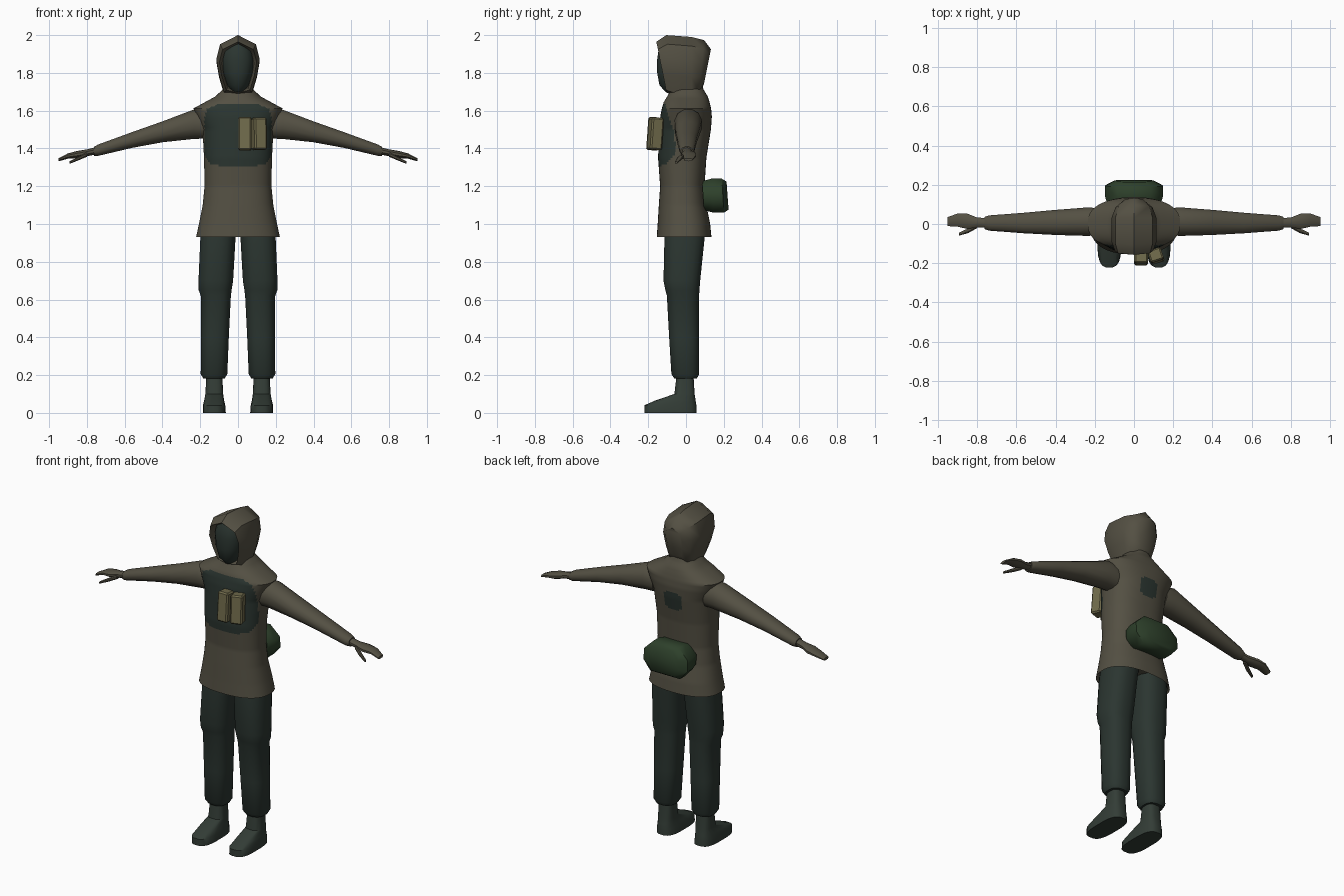
import bpy, bmesh, math
from mathutils import Vector


def material(name, rgb):
    m = bpy.data.materials.new(name)
    m.diffuse_color = (*rgb, 1)
    return m


COAT = material("coat_olive_brown", (0.088, 0.08, 0.056))
DARK = material("dark_green_cloth", (0.024, 0.036, 0.030))
BOOT = material("boot_grey_green", (0.033, 0.046, 0.037))
TAN = material("pouch_tan", (0.165, 0.148, 0.072))
GREEN = material("pack_green", (0.027, 0.052, 0.024))


def finish(name, bm, mats, angle=40):
    bmesh.ops.recalc_face_normals(bm, faces=bm.faces)
    me = bpy.data.meshes.new(name)
    bm.to_mesh(me)
    bm.free()
    for m in mats:
        me.materials.append(m)
    ob = bpy.data.objects.new(name, me)
    bpy.context.collection.objects.link(ob)
    bpy.ops.object.select_all(action='DESELECT')
    ob.select_set(True)
    bpy.context.view_layer.objects.active = ob
    bpy.ops.object.shade_smooth_by_angle(angle=math.radians(angle))
    return ob


def loft(name, rings, mats, angle=40, paint=None):
    """Skin a list of point rings and cap both ends."""
    bm = bmesh.new()
    rows = [[bm.verts.new(p) for p in r] for r in rings]
    n = len(rows[0])
    for a, b in zip(rows, rows[1:]):
        for i in range(n):
            j = (i + 1) % n
            bm.faces.new((a[i], a[j], b[j], b[i]))
    bm.faces.new(rows[0])
    bm.faces.new(rows[-1])
    if paint:
        for f in bm.faces:
            f.material_index = paint(f.calc_center_median())
    return finish(name, bm, mats, angle)


def oval(n, p):
    """Unit superellipse."""
    pts = []
    for i in range(n):
        t = 2 * math.pi * (i + 0.5) / n
        c, s = math.cos(t), math.sin(t)
        pts.append((math.copysign(abs(c) ** (2 / p), c), math.copysign(abs(s) ** (2 / p), s)))
    return pts


def ring_z(z, x0, x1, y0, y1, n=16, p=2.5, side=1):
    return [Vector((side * ((x0 + x1) / 2 + u * (x1 - x0) / 2),
                    (y0 + y1) / 2 + v * (y1 - y0) / 2, z)) for u, v in oval(n, p)]


def ring_x(x, cy, cz, ry, rz, n=12, side=1):
    return [Vector((side * x, cy + u * ry, cz + v * rz)) for u, v in oval(n, 2.2)]


# Coat: hem, waist, chest, shoulders, neckline (z, half width, front y, back y)
coat = [(0.97, 0.19, -0.13, 0.11), (0.93, 0.222, -0.155, 0.135), (1.0, 0.207, -0.15, 0.128),
        (1.1, 0.187, -0.144, 0.108), (1.2, 0.177, -0.137, 0.098), (1.35, 0.18, -0.148, 0.108),
        (1.5, 0.188, -0.142, 0.132), (1.57, 0.218, -0.136, 0.137), (1.612, 0.236, -0.128, 0.133),
        (1.645, 0.175, -0.118, 0.125), (1.675, 0.12, -0.10, 0.115), (1.725, 0.068, -0.07, 0.085)]
rings = []
for a, b in zip(coat, coat[1:]):
    steps = max(1, round(abs(b[0] - a[0]) / 0.012))
    for k in range(steps):
        z, w, f, r = (u + (v - u) * k / steps for u, v in zip(a, b))
        rings.append(ring_z(z, -w, w, f, r, 64, 2.4))
z, w, f, r = coat[-1]
rings.append([p + Vector((0, 0, 0.2 * p.y)) for p in ring_z(z, -w, w, f, r, 64, 2.4)])


def coat_paint(c):
    # chest panel in front, small patch behind
    if c.y < -0.02:
        return int(abs(c.x / 0.178) ** 5 + abs((c.z - 1.47) / 0.163) ** 5 < 1)
    if c.y > 0.05:
        return int(abs(c.x / 0.065) ** 3 + abs((c.z - 1.48) / 0.052) ** 3 < 1)
    return 0


loft("coat", rings, [COAT, DARK], 50, coat_paint)

# Neck
loft("neck", [ring_z(1.64, -0.06, 0.06, -0.06, 0.07), ring_z(1.76, -0.055, 0.055, -0.06, 0.06)], [COAT])

# Face
face = [(1.70, 0.03, -0.11), (1.735, 0.058, -0.142), (1.80, 0.078, -0.154), (1.87, 0.085, -0.154),
        (1.92, 0.075, -0.147), (1.955, 0.045, -0.13)]
loft("face", [ring_z(z, -w, w, f, 0.02, 16, 2.3) for z, w, f in face], [DARK])

# Hood: outline swept from the opening to the back (y, tilt, width scale, top, bottom)
half = [(0.095, 0.85), (0.115, 0.6), (0.1, 0.33), (0.073, 0.05)]
outline = [(0, 1.0)] + half + [(0, 0.0)] + [(-x, t) for x, t in reversed(half)]
hood = [(-0.09, -0.2, 0.74, 1.945, 1.71), (-0.132, -0.2, 0.86, 1.965, 1.695),
        (-0.085, -0.12, 1.0, 2.0, 1.68), (0.03, 0.0, 1.0, 1.99, 1.67),
        (0.083, 0.1, 0.82, 1.973, 1.685), (0.115, 0.2, 0.48, 1.925, 1.74)]
rings = [[Vector((x * s, y + k * (lo + t * (hi - lo) - 1.84), lo + t * (hi - lo)))
          for x, t in outline] for y, k, s, hi, lo in hood]
loft("hood", rings, [COAT], 45)

# Limbs, built once per side
sleeve = [(0.17, 0.012, 1.525, 0.07, 0.075), (0.235, 0.012, 1.528, 0.075, 0.08),
          (0.40, 0.008, 1.488, 0.066, 0.057), (0.56, 0.005, 1.445, 0.054, 0.043),
          (0.74, 0.005, 1.391, 0.040, 0.031), (0.762, 0.005, 1.385, 0.032, 0.025)]
hand = [(0.74, 0.005, 1.39, 0.026, 0.02), (0.80, 0.008, 1.377, 0.026, 0.018),
        (0.85, 0.014, 1.368, 0.041, 0.019), (0.90, 0.02, 1.36, 0.035, 0.014),
        (0.95, 0.012, 1.34, 0.024, 0.008)]
thumb = [(0.80, -0.008, 1.368, 0.014, 0.013), (0.845, -0.034, 1.347, 0.013, 0.011),
         (0.892, -0.052, 1.325, 0.008, 0.007)]
leg = [(0.99, 0.002, 0.19, -0.11, 0.10), (0.93, 0.012, 0.2, -0.115, 0.10),
       (0.70, 0.025, 0.21, -0.12, 0.076), (0.65, 0.033, 0.209, -0.11, 0.072),
       (0.62, 0.037, 0.198, -0.102, 0.07), (0.40, 0.048, 0.197, -0.09, 0.07),
       (0.205, 0.056, 0.198, -0.078, 0.07), (0.182, 0.07, 0.184, -0.062, 0.058)]
boot = [(0.0, 0.064, 0.187, -0.222, 0.057), (0.04, 0.067, 0.186, -0.222, 0.056),
        (0.065, 0.073, 0.18, -0.165, 0.052), (0.10, 0.078, 0.173, -0.062, 0.046),
        (0.20, 0.083, 0.168, -0.05, 0.04)]
for tag, s in (("left", 1), ("right", -1)):
    loft(tag + "_sleeve", [ring_x(*r, side=s) for r in sleeve], [COAT])
    loft(tag + "_hand", [ring_x(*r, n=10, side=s) for r in hand], [COAT])
    loft(tag + "_thumb", [ring_x(*r, n=8, side=s) for r in thumb], [COAT])
    loft(tag + "_trouser_leg", [ring_z(*r, n=20, side=s) for r in leg], [DARK])
    loft(tag + "_boot", [ring_z(*r, n=20, p=3, side=s) for r in boot], [BOOT])


# Two chest pouches, slightly tilted
def pouch(name, loc, size, rot):
    bm = bmesh.new()
    bmesh.ops.create_cube(bm, size=1)
    bmesh.ops.scale(bm, vec=size, verts=bm.verts)
    bmesh.ops.bevel(bm, geom=bm.edges[:], offset=0.008, segments=1, affect='EDGES')
    ob = finish(name, bm, [TAN], 30)
    ob.location = loc
    ob.rotation_euler = rot


pouch("inner_chest_pouch", (0.036, -0.172, 1.478), (0.07, 0.066, 0.176), (math.radians(-4), 0, 0))
pouch("outer_chest_pouch", (0.112, -0.162, 1.478), (0.07, 0.066, 0.17), (math.radians(-4), 0, math.radians(18)))

# Pack on the lower back: chamfered outline swept outwards
pack = [(0.09, 0.9, 0.85), (0.14, 1.0, 1.0), (0.195, 1.0, 1.0), (0.22, 0.68, 0.82)]
corner = [(0.147, -0.035), (0.147, 0.03), (0.085, 0.09), (-0.085, 0.09),
          (-0.147, 0.03), (-0.147, -0.035), (-0.1, -0.09), (0.1, -0.09)]
loft("back_pack", [[Vector((x * sx, y - 0.06 * z, 1.15 + z * sz)) for x, z in corner]
                   for y, sx, sz in pack], [GREEN], 50)
